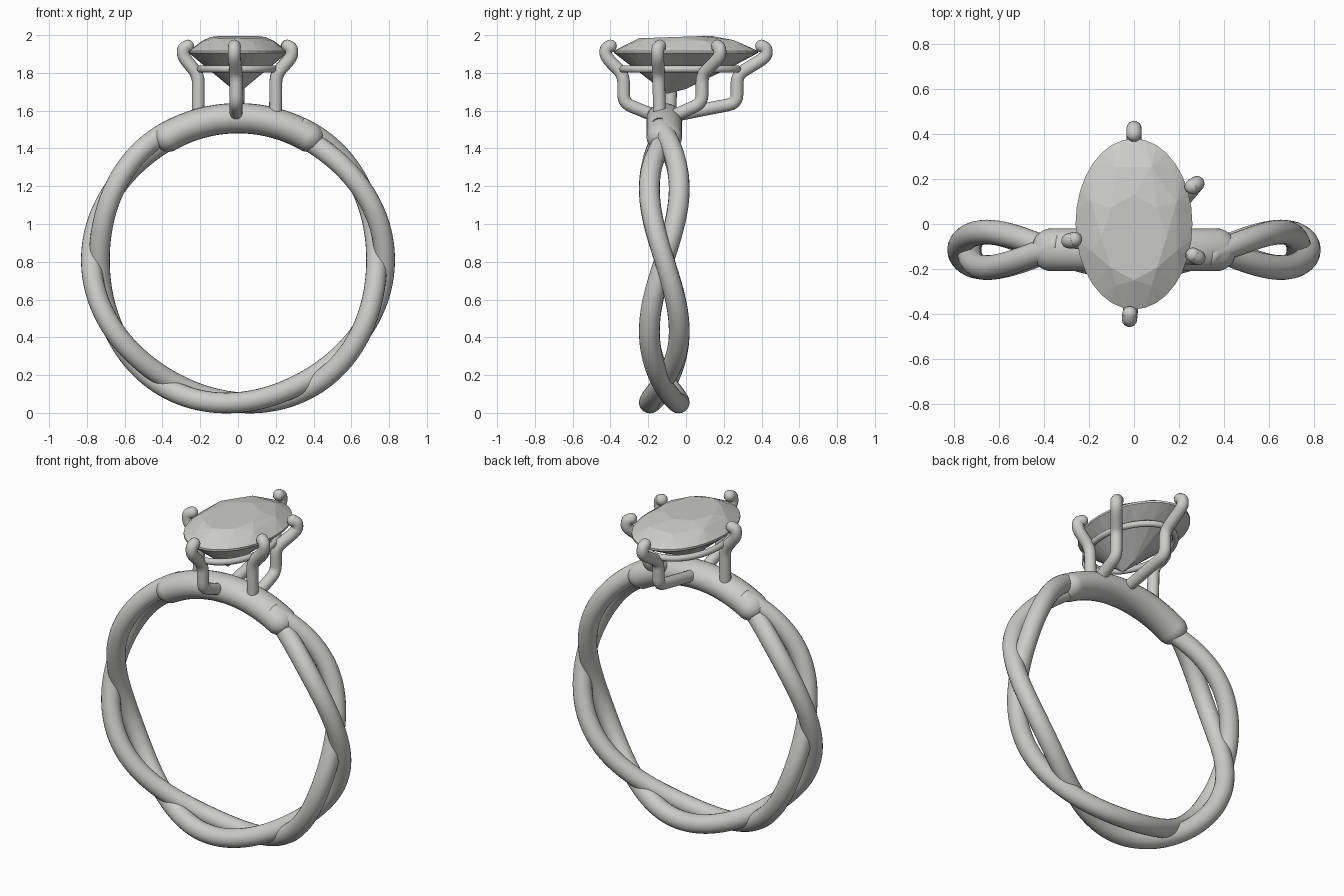
import bpy, bmesh
from math import sin, cos, pi, radians
from mathutils import Vector, Matrix

old = bpy.data.objects.get("Cube")
if old:
    bpy.data.objects.remove(old, do_unlink=True)

metal = bpy.data.materials.new("light_grey")
metal.use_nodes = True
grey = (0.6, 0.6, 0.59, 1)
metal.diffuse_color = grey
metal.node_tree.nodes["Principled BSDF"].inputs["Base Color"].default_value = grey

CENTRE = Vector((0, -0.115, 0.81))


def add_mesh(name, bm, smooth=True):
    bmesh.ops.recalc_face_normals(bm, faces=bm.faces)
    for f in bm.faces:
        f.smooth = smooth
    me = bpy.data.meshes.new(name)
    bm.to_mesh(me)
    bm.free()
    me.materials.append(metal)
    ob = bpy.data.objects.new(name, me)
    bpy.context.collection.objects.link(ob)
    return ob


def loft(bm, rings, closed=False):
    """Skin a list of equal-sized point rings; cap the ends unless closed."""
    loops = [[bm.verts.new(p) for p in ring] for ring in rings]
    n = len(loops[0])
    pairs = list(zip(loops, loops[1:])) + ([(loops[-1], loops[0])] if closed else [])
    for a, b in pairs:
        for i in range(n):
            j = (i + 1) % n
            bm.faces.new((a[i], a[j], b[j], b[i]))
    if not closed:
        bm.faces.new(loops[0])
        bm.faces.new(loops[-1])


def on_band(angle, radius, y):
    return CENTRE + Vector((radius * cos(angle), y, radius * sin(angle)))


def band_section(angle, radius, y, half_r, half_y, n=20):
    return [on_band(angle, radius + half_r * cos(t), y + half_y * sin(t))
            for t in (2 * pi * i / n for i in range(n))]


# Two twisted strands of the band
for side, name in ((1, "strand_a"), (-1, "strand_b")):
    rings = []
    for k in range(151):
        a = radians(-245 + 310 * k / 150)
        rings.append(band_section(a, 0.755 + side * 0.021 * cos(3 * a),
                                  -side * 0.079 * sin(3 * a), 0.055, 0.055))
    bm = bmesh.new()
    loft(bm, rings)
    add_mesh(name, bm)

# Solid bridge joining the strands under the setting, with rounded ends
rings = []
for k in range(49):
    u = -1 + k / 24
    s = 0.55 + 0.45 * min(1, (1 - abs(u)) / 0.12) ** 0.5
    rings.append(band_section(radians(90 + 35 * u), 0.75, 0, 0.08 * s, 0.094 * s, 24))
bm = bmesh.new()
loft(bm, rings)
add_mesh("bridge", bm)


def round_path(points, cut=0.045, steps=5):
    """Replace each inner corner with a short curve."""
    pts = [Vector(p) for p in points]
    out = [pts[0]]
    for a, b, c in zip(pts, pts[1:], pts[2:]):
        p = b + (a - b).normalized() * min(cut, (a - b).length * 0.45)
        q = b + (c - b).normalized() * min(cut, (c - b).length * 0.45)
        for i in range(steps + 1):
            t = i / steps
            out.append(p * (1 - t) ** 2 + b * 2 * t * (1 - t) + q * t * t)
    return out + [pts[-1]]


def prong(name, points, r=0.034, n=14):
    path = round_path(points)
    rings, prev, side = [], None, None
    for i, p in enumerate(path):
        d = (path[min(i + 1, len(path) - 1)] - path[max(i - 1, 0)]).normalized()
        side = d.orthogonal().normalized() if prev is None else prev.rotation_difference(d) @ side
        prev = d
        up = d.cross(side)
        rings.append([p + r * (side * cos(t) + up * sin(t))
                      for t in (2 * pi * j / n for j in range(n))])
    bm = bmesh.new()
    loft(bm, rings)
    for end in (path[0], path[-1]):
        bmesh.ops.create_uvsphere(bm, u_segments=14, v_segments=8, radius=r,
                                  matrix=Matrix.Translation(end))
    ob = add_mesh(name, bm)
    bpy.context.view_layer.objects.active = ob
    ob.select_set(True)
    bpy.ops.object.shade_smooth_by_angle(angle=radians(50))
    ob.select_set(False)


# Claw prongs: tip position, post position, foot on the band
claws = {
    "front_prong": ((-0.02, -0.425), (-0.01, -0.33), (-0.01, -0.17)),
    "back_prong": ((0, 0.425), (0, 0.27), (0, -0.06)),
    "left_back_prong": ((0.28, 0.18), (0.2, 0.085), (0.19, -0.06)),
    "left_front_prong": ((0.285, -0.15), (0.2, -0.145), (0.2, -0.14)),
    "right_prong": ((-0.29, -0.075), (-0.21, -0.08), (-0.21, -0.085)),
}
for name, (tip, post, foot) in claws.items():
    t, p, f = Vector(tip), Vector(post), Vector(foot)
    inner = t - t.normalized() * 0.025
    path = [(*inner, 1.942), (*t, 1.93), (*t, 1.885), (*p, 1.79)]
    if (p - f).length > 0.05:
        path += [(*p, 1.64)]
    path += [(*f, 1.575)]
    prong(name, path)

# Thin oval gallery rail beneath the stone
rings = []
for k in range(64):
    a = 2 * pi * k / 64
    out = Vector((cos(a), sin(a), 0))
    mid = Vector((0.205 * cos(a), -0.03 + 0.305 * sin(a), 1.82))
    rings.append([mid + 0.019 * (out * cos(t) + Vector((0, 0, sin(t))))
                  for t in (2 * pi * j / 10 for j in range(10))])
bm = bmesh.new()
loft(bm, rings, closed=True)
add_mesh("gallery_rail", bm)


# Faceted oval stone: flat hull over oval rings
def oval(n, rx, ry, z, cy=0.0, tilt=0.0, phase=0.0):
    for i in range(n):
        a = 2 * pi * (i + phase) / n
        y = cy + ry * sin(a)
        yield (rx * cos(a), y, z + tilt * y)


bm = bmesh.new()
for ring in (oval(32, 0.26, 0.38, 1.917), oval(32, 0.26, 0.38, 1.905),
             oval(8, 0.205, 0.285, 1.968, -0.01, 0.02, 0.5),
             oval(8, 0.145, 0.19, 1.992, -0.06, 0.035),
             oval(16, 0.185, 0.28, 1.843, -0.015),
             [(0, -0.1, 1.69), (0, 0.0, 1.715)]):
    for p in ring:
        bm.verts.new(p)
res = bmesh.ops.convex_hull(bm, input=bm.verts)
loose = [v for v in bm.verts if not v.link_faces]
bmesh.ops.delete(bm, geom=loose, context="VERTS")
bmesh.ops.dissolve_limit(bm, angle_limit=radians(1.5), verts=bm.verts, edges=bm.edges)
add_mesh("oval_stone", bm, smooth=False)
